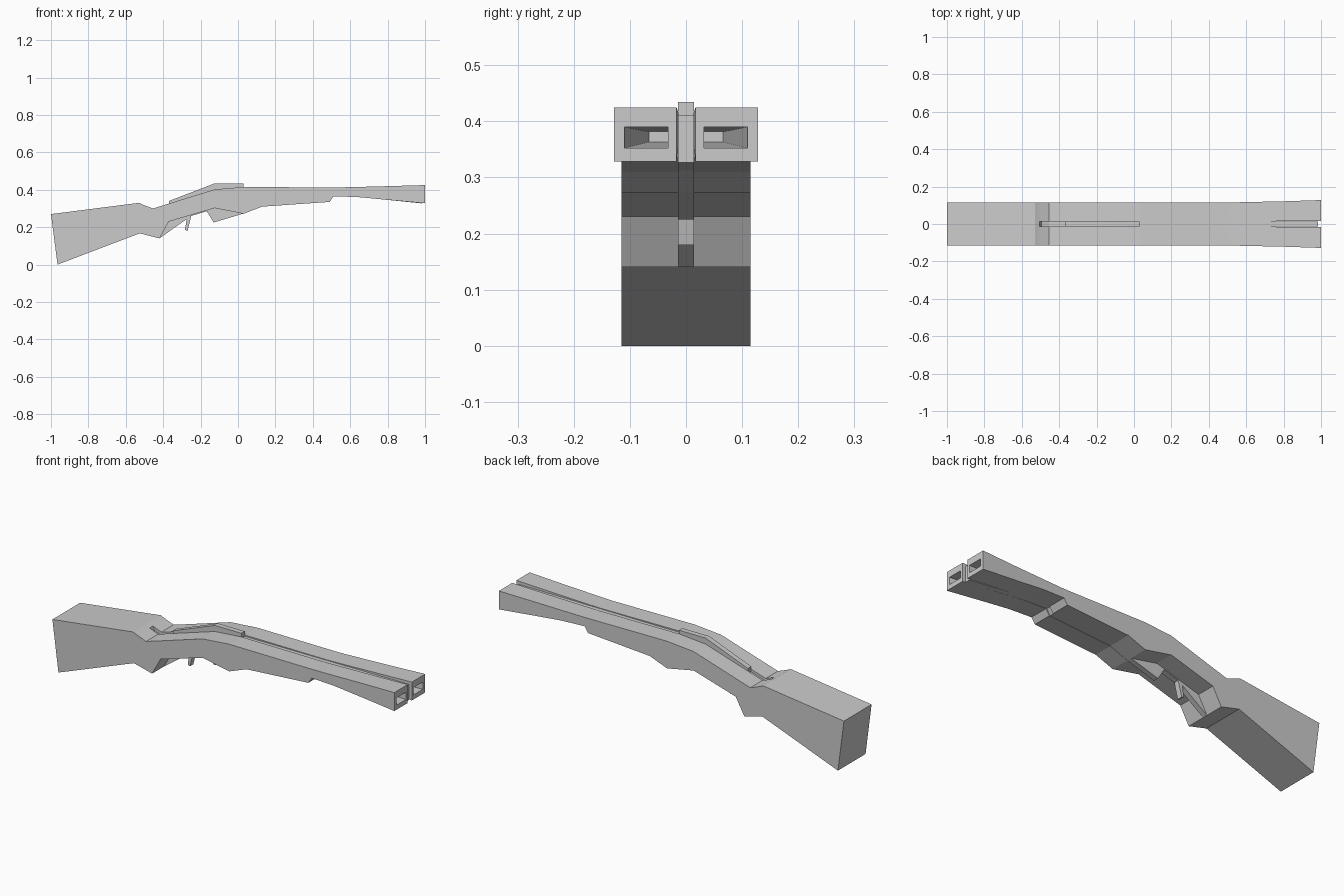
import bpy, bmesh

if "Cube" in bpy.data.objects:
    bpy.data.objects.remove(bpy.data.objects["Cube"])


def finish(name, bm, mirror=False):
    bmesh.ops.recalc_face_normals(bm, faces=bm.faces)
    mesh = bpy.data.meshes.new(name)
    bm.to_mesh(mesh)
    bm.free()
    ob = bpy.data.objects.new(name, mesh)
    bpy.context.collection.objects.link(ob)
    if mirror:
        mod = ob.modifiers.new("mirror", 'MIRROR')
        mod.use_axis = (False, True, False)
        mod.use_mirror_merge = False
    return ob


def plate(name, profile, y0, y1, mirror=False):
    """Extrude an x-z side profile from y0 to y1."""
    bm = bmesh.new()
    face = bm.faces.new([bm.verts.new((x, y0, z)) for x, z in profile])
    ext = bmesh.ops.extrude_face_region(bm, geom=[face])
    verts = [g for g in ext["geom"] if isinstance(g, bmesh.types.BMVert)]
    bmesh.ops.translate(bm, verts=verts, vec=(0, y1 - y0, 0))
    return finish(name, bm, mirror)


def loft(name, stations, mirror=False):
    """Join rectangular sections (x, y0, y1, z0, z1) and close the last."""
    bm = bmesh.new()
    rings = [[bm.verts.new((x, y, z)) for y, z in
              ((a, c), (b, c), (b, d), (a, d))] for x, a, b, c, d in stations]
    for r, s in zip(rings, rings[1:]):
        for i in range(4):
            j = (i + 1) % 4
            bm.faces.new((r[i], r[j], s[j], s[i]))
    bm.faces.new(rings[0])
    bm.faces.new(rings[-1])
    return finish(name, bm, mirror)


# Solid shoulder stock
plate("stock", [(-1, .27), (-.53, .33), (-.505, .319), (-.42, .14),
                (-.525, .167), (-.965, 0)], -.115, .115)

# Receiver and fore-end, one cheek each side of the central core
plate("receiver_sides", [
    (-.505, .319), (-.455, .30), (-.37, .326), (-.125, .402), (.03, .415),
    (.51, .412), (.51, .365), (.49, .335), (.13, .31), (.03, .272),
    (-.125, .302), (-.37, .23), (-.42, .14)], .013, .115, True)

# Flared twin barrels with tapering square bores
loft("barrels", [
    (.51, .013, .115, .365, .412), (.64, .0135, .118, .361, .415),
    (.79, .015, .121, .347, .419), (1, .017, .128, .328, .425),
    (1, .032, .11, .352, .39), (.7, .032, .066, .363, .381)], True)

# Thin central core: top lever, barrel web, trigger and guard in one profile
plate("core_with_trigger", [
    (-.505, .30), (-.455, .285), (-.37, .312), (-.37, .34), (-.125, .434),
    (.03, .434), (.03, .408), (.985, .41), (.985, .327), (.64, .362),
    (.505, .367), (.485, .337), (.13, .312), (.03, .273), (-.13, .225),
    (-.167, .285), (-.25, .26), (-.27, .18), (-.283, .185), (-.275, .243),
    (-.42, .14)], -.014, .014)
